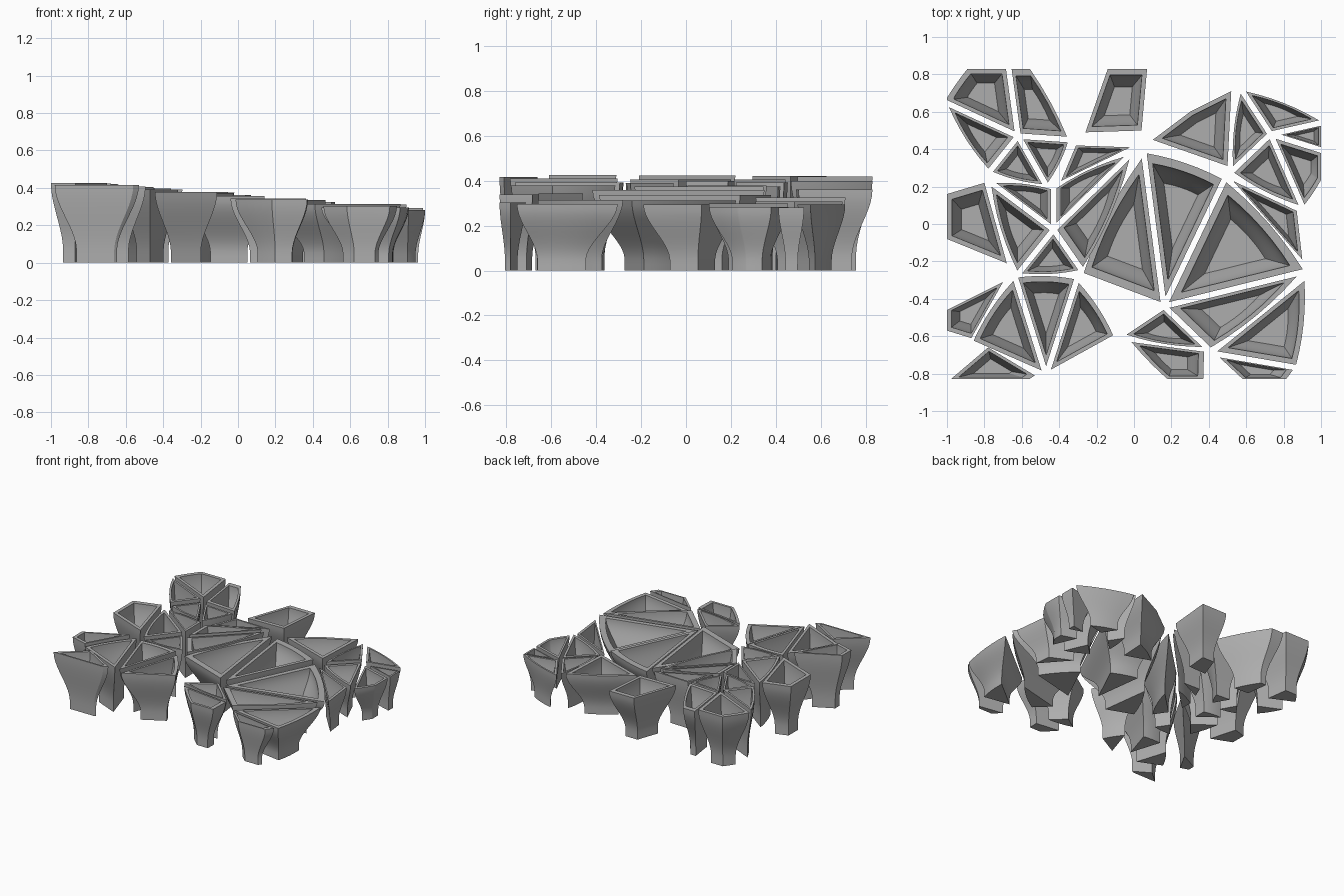
import bpy, bmesh
from mathutils import Vector

cube = bpy.data.objects.get("Cube")
if cube:
    bpy.data.objects.remove(cube, do_unlink=True)

stone = bpy.data.materials.new("mid grey")
stone.use_nodes = True
GREY = (0.42, 0.42, 0.42, 1)
stone.diffuse_color = GREY
stone.node_tree.nodes["Principled BSDF"].inputs["Base Color"].default_value = GREY

GAP, BULGE, FOOT, RIM, FLOOR = 0.015, 0.04, 0.48, 0.81, 0.36
HALF_X, HALF_Y = 1.0, 0.83


def signed_area(poly):
    return sum(a.cross(b) for a, b in zip(poly, poly[1:] + poly[:1])) / 2


def centroid(poly):
    total = Vector((0, 0))
    for a, b in zip(poly, poly[1:] + poly[:1]):
        total += (a + b) * a.cross(b)
    return total / (6 * signed_area(poly))


def clip(poly, axis, sign, limit):
    """Keep the part of the outline inside one side of the site."""
    out = []
    for a, b in zip(poly, poly[1:] + poly[:1]):
        da, db = limit - sign * a[axis], limit - sign * b[axis]
        if da >= 0:
            out.append(a)
        if da * db < 0:
            out.append(a.lerp(b, da / (da - db)))
    return out


def wedge(centre, p, q):
    """Triangle shrunk towards its incentre, with its outer edge bowed out."""
    a, b, c = (q - p).length, (q - centre).length, (p - centre).length
    mid = (centre * a + p * b + q * c) / (a + b + c)
    radius = 2 * abs(signed_area([centre, p, q])) / (a + b + c)
    centre, p, q = (mid.lerp(v, 1 - GAP / radius) for v in (centre, p, q))
    edge = q - p
    out = Vector((edge.y, -edge.x))
    if out.dot(p - centre) < 0:
        out = -out
    arc = [p + edge * t + out * BULGE * 4 * t * (1 - t)
           for t in (i / 6 for i in range(7))]
    return [centre] + arc


def flare(t):
    """Width of the shell at a fraction t of its height."""
    u = max(0, (t - 0.15) / 0.85)
    return FOOT + (1 - FOOT) * u * u * (3 - 2 * u)


def tub(name, poly):
    """Hollow flared column: foot, curved shell, flat rim and sunken bowl."""
    for axis, limit in ((0, HALF_X), (1, HALF_Y)):
        for sign in (1, -1):
            poly = clip(poly, axis, sign, limit)
    if signed_area(poly) < 0:
        poly.reverse()
    mid = centroid(poly)
    height = 0.355 - 0.08 * mid.x
    steps = [i / 12 for i in range(13)]
    section = [(flare(t), t) for t in steps]
    section += [(RIM * flare(t), t) for t in (1 - (1 - FLOOR) * s for s in steps)]
    bm = bmesh.new()
    rings = [[bm.verts.new((*mid.lerp(p, s), t * height)) for p in poly]
             for s, t in section]
    for low, high in zip(rings, rings[1:]):
        for i in range(len(poly)):
            j = (i + 1) % len(poly)
            bm.faces.new((low[i], low[j], high[j], high[i]))
    bm.faces.new(rings[0][::-1])
    bm.faces.new(rings[-1])
    mesh = bpy.data.meshes.new(name)
    bm.to_mesh(mesh)
    bm.free()
    mesh.materials.append(stone)
    obj = bpy.data.objects.new(name, mesh)
    bpy.context.collection.objects.link(obj)
    obj.select_set(True)
    bpy.context.view_layer.objects.active = obj


def fan(name, centre, ring, closed=False):
    """Tubs arranged as wedges round a shared point."""
    pts = [Vector(p) for p in ring]
    if closed:
        pts.append(pts[0])
    for i, (p, q) in enumerate(zip(pts, pts[1:])):
        tub(f"{name}_tub_{i + 1}", wedge(Vector(centre), p, q))


bpy.ops.object.select_all(action='DESELECT')

# Closed clusters
fan("back_right_cluster", (-.62, .47),
    [(-1.03, .66), (-.78, .27), (-.46, .19), (-.33, .45), (-.7, 1.05)], True)
fan("middle_right_cluster", (-.43, -.03),
    [(-.79, .24), (-.43, .2), (.02, .41), (-.27, -.26), (-.63, -.28)], True)
fan("back_left_cluster", (.73, .48),
    [(.56, .74), (.51, .27), (.91, .07), (1.08, .37), (1.04, .55)], True)

# Open clusters
fan("central_cluster", (.16, -.44),
    [(-.29, -.27), (.05, .4), (.49, .25), (.93, -.25), (.41, -.68), (-.08, -.6)])
fan("front_right_cluster", (-.47, -.81),
    [(-.88, -.63), (-.64, -.27), (-.3, -.28), (-.09, -.6)])
fan("front_left_cluster", (.41, -.69), [(.93, -.27), (.88, -.77), (.7, -.96)])
fan("front_middle_cluster", (.39, -.67), [(-.06, -.61), (.38, -1)])

# Single tubs filling the edges between clusters
singles = {
    "right_edge_tub": [(-.8, .22), (-1, .16), (-1, -.08), (-.68, -.21)],
    "inner_sliver_tub": [(-.39, .23), (-.31, .42), (-.02, .41)],
    "back_edge_tub": [(-.14, .83), (.07, .83), (.04, .5), (-.26, .49)],
    "back_middle_tub": [(.1, .45), (.3, .6), (.52, .71), (.5, .31)],
    "left_sliver_tub": [(.53, .23), (.87, .07), (.9, -.19)],
    "front_right_corner_tub": [(-.7, -.31), (-1, -.46), (-1, -.57), (-.87, -.61)],
    "front_edge_tub": [(-.78, -.66), (-.53, -.81), (-.56, -.83), (-.98, -.83)],
}
for label, outline in singles.items():
    tub(label, [Vector(p) for p in outline])

bpy.ops.object.shade_smooth_by_angle(angle=0.5)
